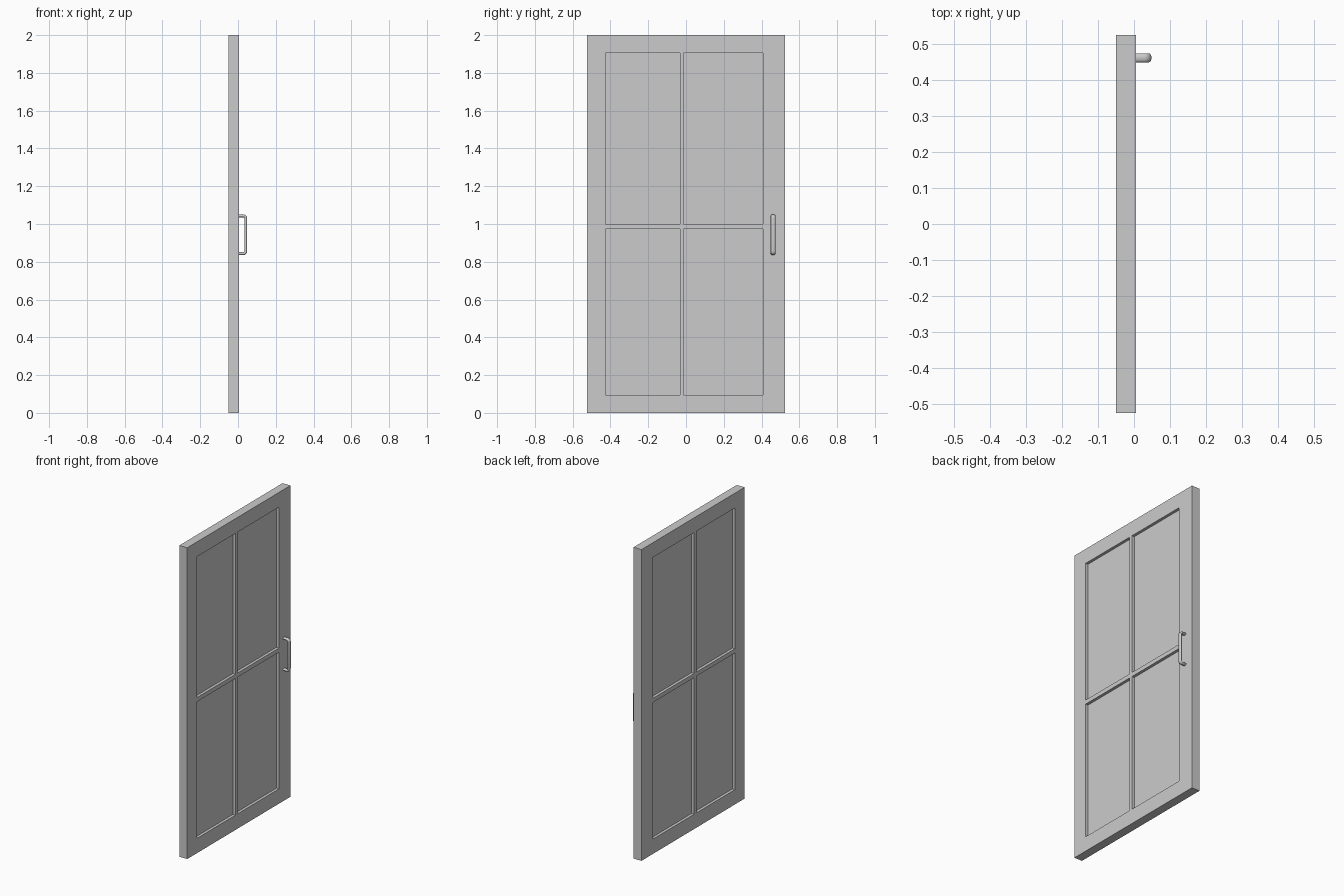
import bpy, bmesh, math
from mathutils import Vector

if "Cube" in bpy.data.objects:
    bpy.data.objects.remove(bpy.data.objects["Cube"])

X0, X1 = -0.05, 0.006                                # back and front of the door leaf
YS = [-0.524, -0.425, -0.033, -0.012, 0.408, 0.524]  # stile and mullion edges
ZS = [0.0, 0.095, 0.973, 1.0, 1.905, 2.0]            # rail edges
RECESS = 0.018


def make_object(name, bm):
    bmesh.ops.recalc_face_normals(bm, faces=bm.faces)
    mesh = bpy.data.meshes.new(name)
    bm.to_mesh(mesh)
    bm.free()
    obj = bpy.data.objects.new(name, mesh)
    bpy.context.collection.objects.link(obj)
    return obj


def box(name, lo, hi):
    bm = bmesh.new()
    bmesh.ops.create_cube(bm, size=1)
    for v in bm.verts:
        v.co = Vector([(a + b) / 2 + c * (b - a) for a, b, c in zip(lo, hi, v.co)])
    return make_object(name, bm)


# Door frame: grid of cells with four openings, extruded to full thickness
bm = bmesh.new()
grid = [[bm.verts.new((X0, y, z)) for z in ZS] for y in YS]
for i in range(5):
    for j in range(5):
        if i % 2 and j % 2:
            continue
        bm.faces.new((grid[i][j], grid[i + 1][j], grid[i + 1][j + 1], grid[i][j + 1]))
ext = bmesh.ops.extrude_face_region(bm, geom=bm.faces[:], use_keep_orig=True)
moved = [g for g in ext["geom"] if isinstance(g, bmesh.types.BMVert)]
bmesh.ops.translate(bm, verts=moved, vec=(X1 - X0, 0, 0))
make_object("door_frame", bm)

# Recessed panels, tucked slightly into the frame
for i in (1, 3):
    for j in (1, 3):
        box(f"panel_{i // 2}_{j // 2}",
            (X0 + RECESS, YS[i] - 0.003, ZS[j] - 0.003),
            (X1 - RECESS, YS[i + 1] + 0.003, ZS[j + 1] + 0.003))

# Pull handle: flattened oval section swept along a rounded bracket path
HY, XB, ZB, ZT, R = 0.461, 0.041, 0.843, 1.043, 0.013
RIN, RY, SIDES, STEPS = 0.0075, 0.0125, 20, 6
path = [(X1 - 0.004, ZB, 0.0)]                       # x, z, heading angle
for zc, start in ((ZB + R, -90), (ZT - R, 0)):
    for k in range(STEPS + 1):
        a = math.radians(start + 90 * k / STEPS)
        path.append((XB - R + R * math.cos(a), zc + R * math.sin(a), a + math.pi / 2))
path.append((X1 - 0.004, ZT, math.pi))

bm = bmesh.new()
rings = []
for x, z, a in path:
    ring = []
    for s in range(SIDES):
        t = 2 * math.pi * s / SIDES
        d = RIN * math.cos(t)
        ring.append(bm.verts.new((x + d * math.sin(a), HY + RY * math.sin(t), z - d * math.cos(a))))
    rings.append(ring)
for r0, r1 in zip(rings, rings[1:]):
    for s in range(SIDES):
        n = (s + 1) % SIDES
        bm.faces.new((r0[s], r0[n], r1[n], r1[s]))
bm.faces.new(rings[0])
bm.faces.new(rings[-1])
handle = make_object("pull_handle", bm)
handle.select_set(True)
bpy.context.view_layer.objects.active = handle
bpy.ops.object.shade_smooth_by_angle(angle=math.radians(40))
